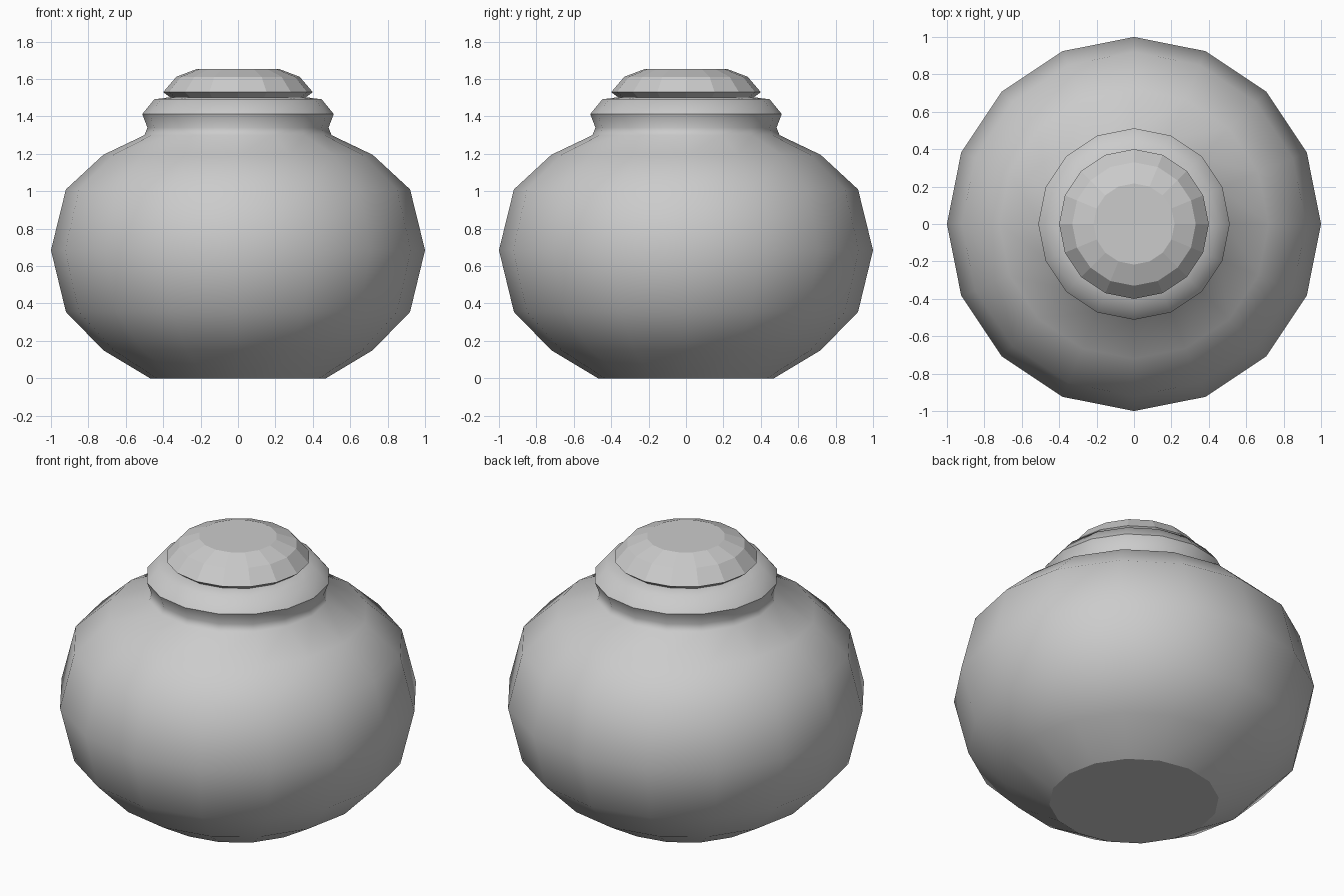
import bpy, bmesh
from math import cos, sin, tau

if "Cube" in bpy.data.objects:
    bpy.data.objects.remove(bpy.data.objects["Cube"])

SIDES = 16


def lathe(name, profile, smooth, cap_bottom, cap_top, sharp_rings=()):
    """Turn a (radius, height) profile into a 16-sided form."""
    bm = bmesh.new()
    rings = [[bm.verts.new((r * cos(tau * i / SIDES), r * sin(tau * i / SIDES), z))
              for i in range(SIDES)] for r, z in profile]
    for low, high in zip(rings, rings[1:]):
        for i in range(SIDES):
            j = (i + 1) % SIDES
            bm.faces.new((low[i], low[j], high[j], high[i])).smooth = smooth
    if cap_bottom:
        bm.faces.new(rings[0][::-1])
    if cap_top:
        bm.faces.new(rings[-1])
    for k in sharp_rings:
        for i in range(SIDES):
            bm.edges.get((rings[k][i], rings[k][(i + 1) % SIDES])).smooth = False
    mesh = bpy.data.meshes.new(name)
    bm.to_mesh(mesh)
    bm.free()
    obj = bpy.data.objects.new(name, mesh)
    bpy.context.collection.objects.link(obj)
    return obj


# Smooth round jar with a pinched neck and a crisp rim
lathe("jar_body",
      [(0.47, 0), (0.72, 0.15), (0.92, 0.355), (1.0, 0.685), (0.92, 1.01),
       (0.72, 1.195), (0.50, 1.30), (0.484, 1.34), (0.512, 1.413),
       (0.447, 1.492), (0.36, 1.503)],
      True, True, False, sharp_rings=(0, 8))

# Faceted stopper sitting on the rim
lathe("lid",
      [(0.36, 1.50), (0.40, 1.53), (0.33, 1.612), (0.217, 1.655)],
      False, False, True)
